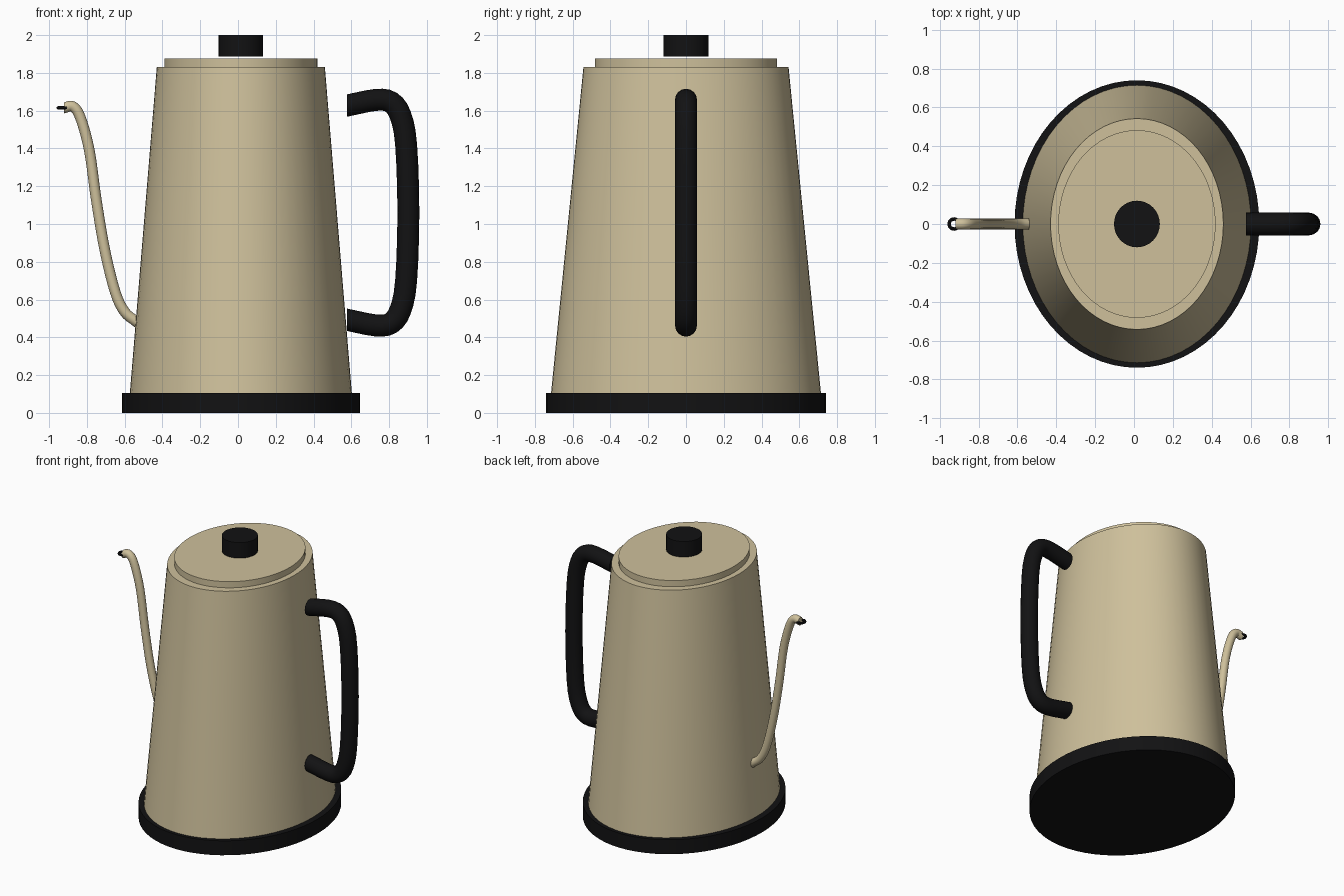
import bpy
import bmesh
from math import cos, sin, tau, radians
from mathutils import Vector

if "Cube" in bpy.data.objects:
    bpy.data.objects.remove(bpy.data.objects["Cube"], do_unlink=True)

CENTRE_X = 0.015


def make_material(name, colour):
    mat = bpy.data.materials.new(name)
    mat.use_nodes = True
    mat.diffuse_color = colour
    mat.node_tree.nodes["Principled BSDF"].inputs["Base Color"].default_value = colour
    return mat


cream = make_material("warm cream", (0.62, 0.53, 0.33, 1))
black = make_material("matte black", (0.006, 0.006, 0.0065, 1))


def finish(bm, name, mat):
    bmesh.ops.recalc_face_normals(bm, faces=bm.faces)
    mesh = bpy.data.meshes.new(name)
    bm.to_mesh(mesh)
    bm.free()
    obj = bpy.data.objects.new(name, mesh)
    bpy.context.collection.objects.link(obj)
    mesh.materials.append(mat)
    bpy.ops.object.select_all(action="DESELECT")
    obj.select_set(True)
    bpy.context.view_layer.objects.active = obj
    bpy.ops.object.shade_smooth_by_angle(angle=radians(35))
    return obj


def bridge(bm, rings):
    """Skin consecutive rings and cap both ends."""
    for a, b in zip(rings, rings[1:]):
        for i in range(len(a)):
            j = (i + 1) % len(a)
            bm.faces.new((a[i], a[j], b[j], b[i]))
    bm.faces.new(rings[0])
    bm.faces.new(rings[-1])


def oval_loft(name, mat, sections, segments=64):
    """Solid through oval sections given as (x radius, y radius, z)."""
    bm = bmesh.new()
    angles = [tau * i / segments for i in range(segments)]
    bridge(bm, [[bm.verts.new((CENTRE_X + rx * cos(a), ry * sin(a), z)) for a in angles]
                for rx, ry, z in sections])
    return finish(bm, name, mat)


def smooth_path(points, steps):
    """Catmull-Rom curve through (x, z) points."""
    p = [Vector((x, 0, z)) for x, z in points]
    p = [2 * p[0] - p[1]] + p + [2 * p[-1] - p[-2]]
    path = []
    for a, b, c, d in zip(p, p[1:], p[2:], p[3:]):
        for i in range(steps):
            t = i / steps
            path.append(0.5 * (2 * b + (c - a) * t + (2 * a - 5 * b + 4 * c - d) * t ** 2
                               + (3 * b - a - 3 * c + d) * t ** 3))
    return path + [p[-2]]


def tube(name, mat, points, radius, steps, segments):
    """Round tube in the y = 0 plane, with both ends cut upright."""
    path = smooth_path(points, steps)
    last = len(path) - 1
    side = Vector((0, 1, 0))
    bm = bmesh.new()
    rings = []
    for k, p in enumerate(path):
        tangent = (path[min(k + 1, last)] - path[max(k - 1, 0)]).normalized()
        normal = side.cross(tangent)
        if k in (0, last):
            normal = Vector((0, 0, 1 / normal.z))
        rings.append([bm.verts.new(p + radius * (cos(tau * i / segments) * normal
                                                 + sin(tau * i / segments) * side))
                      for i in range(segments)])
    bridge(bm, rings)
    return finish(bm, name, mat)


# Base, tapered body, lid and knob
oval_loft("base", black, [(0.63, 0.74, 0), (0.63, 0.74, 0.105)])
oval_loft("body", cream, [(0.588, 0.715, 0.1), (0.445, 0.543, 1.83)])
oval_loft("lid", cream, [(0.405, 0.483, 1.82), (0.405, 0.483, 1.875)])
oval_loft("knob", black, [(0.118, 0.12, 1.887), (0.118, 0.12, 2.0)], 32)

# Handle, mirrored top to bottom about its middle
MIDDLE = 1.06
upper = [(0.577, 1.627), (0.73, 1.657), (0.81, 1.645), (0.86, 1.575), (0.89, 1.42)]
lower = [(x, 2 * MIDDLE - z) for x, z in reversed(upper)]
tube("handle", black, upper + [(0.902, MIDDLE)] + lower, 0.058, 3, 16)

# Gooseneck spout
spout = [(-0.54, 0.484), (-0.6, 0.535), (-0.65, 0.64), (-0.705, 0.862), (-0.75, 1.127),
         (-0.787, 1.39), (-0.835, 1.565), (-0.875, 1.622), (-0.92, 1.615)]
tube("spout", cream, spout, 0.028, 5, 16)

# Small ring at the spout tip
bm = bmesh.new()
rings = []
for k in range(24):
    a = tau * k / 24
    rings.append([bm.verts.new((-0.926 + (0.026 + 0.009 * cos(tau * i / 8)) * cos(a),
                                (0.026 + 0.009 * cos(tau * i / 8)) * sin(a),
                                1.615 + 0.009 * sin(tau * i / 8))) for i in range(8)])
for a, b in zip(rings, rings[1:] + rings[:1]):
    for i in range(8):
        j = (i + 1) % 8
        bm.faces.new((a[i], a[j], b[j], b[i]))
finish(bm, "spout_ring", black)
